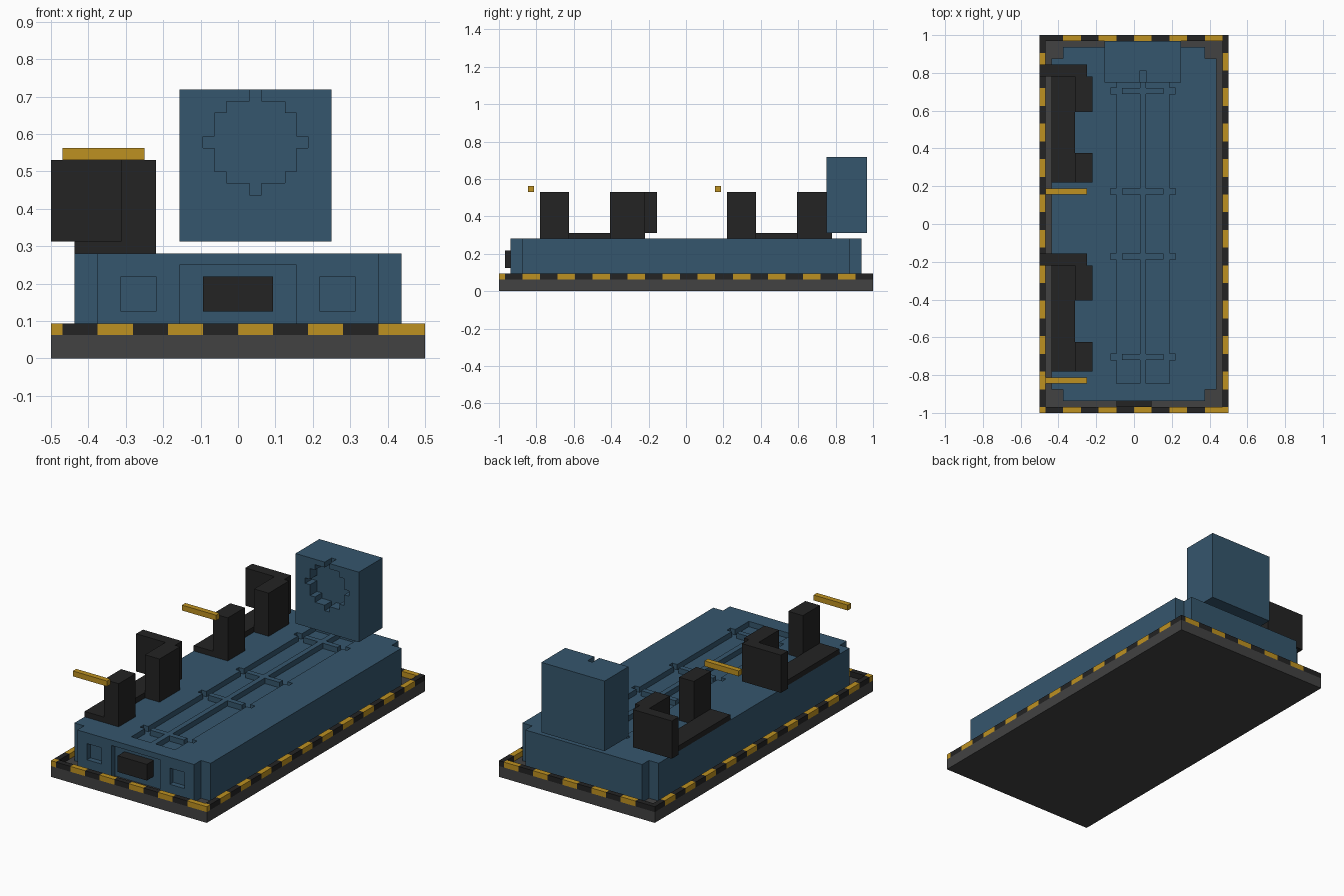
import bpy, bmesh

U = 1 / 32  # modelling unit: all part sizes below are whole multiples of this

cube = bpy.data.objects.get("Cube")
if cube:
    bpy.data.objects.remove(cube, do_unlink=True)


def material(name, rgb):
    lin = [((c / 255 + 0.055) / 1.055) ** 2.4 for c in rgb]
    mat = bpy.data.materials.new(name)
    mat.use_nodes = True
    mat.diffuse_color = (*lin, 1)
    mat.node_tree.nodes["Principled BSDF"].inputs["Base Color"].default_value = (*lin, 1)
    return mat


BLUE = material("steel blue", (53, 86, 109))
GREY = material("dark grey", (66, 66, 66))
BLACK = material("black", (35, 35, 35))
YELLOW = material("warning yellow", (190, 145, 33))


def add_prism(bm, outline, lo, hi, axis="z", mat=0):
    """Extrude a closed outline along z (outline is x, y) or y (outline is x, z)."""
    def put(a, b, c):
        return (a * U, b * U, c * U) if axis == "z" else (a * U, c * U, b * U)
    low = [bm.verts.new(put(a, b, lo)) for a, b in outline]
    high = [bm.verts.new(put(a, b, hi)) for a, b in outline]
    faces = [bm.faces.new(low), bm.faces.new(high)]
    n = len(outline)
    for i in range(n):
        j = (i + 1) % n
        faces.append(bm.faces.new((low[i], low[j], high[j], high[i])))
    for f in faces:
        f.material_index = mat


def add_box(bm, x, y, z, mat=0):
    add_prism(bm, [(x[0], y[0]), (x[1], y[0]), (x[1], y[1]), (x[0], y[1])], *z, mat=mat)


def finish(name, bm, *mats):
    bmesh.ops.recalc_face_normals(bm, faces=bm.faces)
    mesh = bpy.data.meshes.new(name)
    bm.to_mesh(mesh)
    bm.free()
    for m in mats:
        mesh.materials.append(m)
    obj = bpy.data.objects.new(name, mesh)
    bpy.context.collection.objects.link(obj)
    return obj


def box(name, x, y, z, mat):
    bm = bmesh.new()
    add_box(bm, x, y, z)
    return finish(name, bm, mat)


def carve(obj, bm):
    """Cut the shapes in bm out of obj."""
    cutter = finish("cutter", bm, BLUE)
    cutter.hide_render = True
    mod = obj.modifiers.new("carve", "BOOLEAN")
    mod.operation = "DIFFERENCE"
    mod.solver = "EXACT"
    mod.object = cutter
    bpy.context.view_layer.objects.active = obj
    bpy.ops.object.modifier_apply(modifier=mod.name)
    bpy.data.objects.remove(cutter, do_unlink=True)


# Base slab
box("base", (-16, 16), (-32, 32), (0, 2), GREY)

# Warning border: dashes three units long, alternating colours
bm = bmesh.new()
side_cuts = [-32] + list(range(-31, 33, 3))
for i, (a, b) in enumerate(zip(side_cuts, side_cuts[1:])):
    for x in ((-16, -15), (15, 16)):
        add_box(bm, x, (a, b), (2, 3), mat=(i + 1) % 2)
for i, a in enumerate(range(-15, 15, 3)):
    for y in ((-32, -31), (31, 32)):
        add_box(bm, (a, a + 3), y, (2, 3), mat=i % 2)
finish("warning_border", bm, BLACK, YELLOW)

# Main body with notched corners
corner = [(14, -28), (14, 28), (12, 28), (12, 30)]
bm = bmesh.new()
add_prism(bm, corner + [(-12, 30), (-12, 28), (-14, 28), (-14, -28),
                        (-12, -28), (-12, -30), (12, -30), (12, -28)], 2, 9)
body = finish("body", bm, BLUE)

# Front recesses and the sunken bed, which leaves a centre spine with cross bars
bm = bmesh.new()
add_box(bm, (-5, 5), (-32, -29), (1, 8))
for x in ((-10, -7), (7, 10)):
    add_box(bm, x, (-32, -29), (4, 7))
bars = (-23, -6, 5, 22)
for s in (-1, 1):
    outer, inner = [(4.5, -27)], [(0.5, -27)]
    for y in bars:
        outer += [(4.5, y), (5.5, y), (5.5, y + 1), (4.5, y + 1)]
        inner += [(0.5, y), (3.5, y), (3.5, y + 1), (0.5, y + 1)]
    outline = outer + [(4.5, 27), (0.5, 27)] + inner[::-1]
    add_prism(bm, [(1.5 + s * x, y) for x, y in outline], 8, 10)
carve(body, bm)
box("front_panel", (-3, 3), (-31, -29), (4, 7), BLACK)

# Raised rear block with a toothed round recess
block = box("rear_block", (-5, 8), (24, 31), (10, 23), BLUE)
half = [(0.5, -4.5), (0.5, -3.5), (2.5, -3.5), (2.5, -2.5), (3.5, -2.5), (3.5, -0.5),
        (4.5, -0.5), (4.5, 0.5), (3.5, 0.5), (3.5, 2.5), (2.5, 2.5), (2.5, 3.5),
        (0.5, 3.5), (0.5, 5.5)]
bm = bmesh.new()
add_prism(bm, [(1.5 + x, 18.5 + z) for x, z in half]
          + [(1.5 - x, 18.5 + z) for x, z in half[::-1]], 23, 26, axis="y")
carve(block, bm)

# Two matching stations along the right-hand side
for name, d in (("front", 0), ("rear", 32)):
    box(name + "_station_floor", (-14, -10), (d - 25, d - 7), (9, 10), BLACK)
    box(name + "_station_post", (-10, -7), (d - 25, d - 20), (9, 17), BLACK)
    box(name + "_station_cabinet", (-10, -7), (d - 13, d - 7), (9, 17), BLACK)
    box(name + "_station_back", (-16, -8), (d - 7, d - 5), (10, 17), BLACK)
    box(name + "_station_bar", (-15, -8), (d - 27, d - 26), (17, 18), YELLOW)
